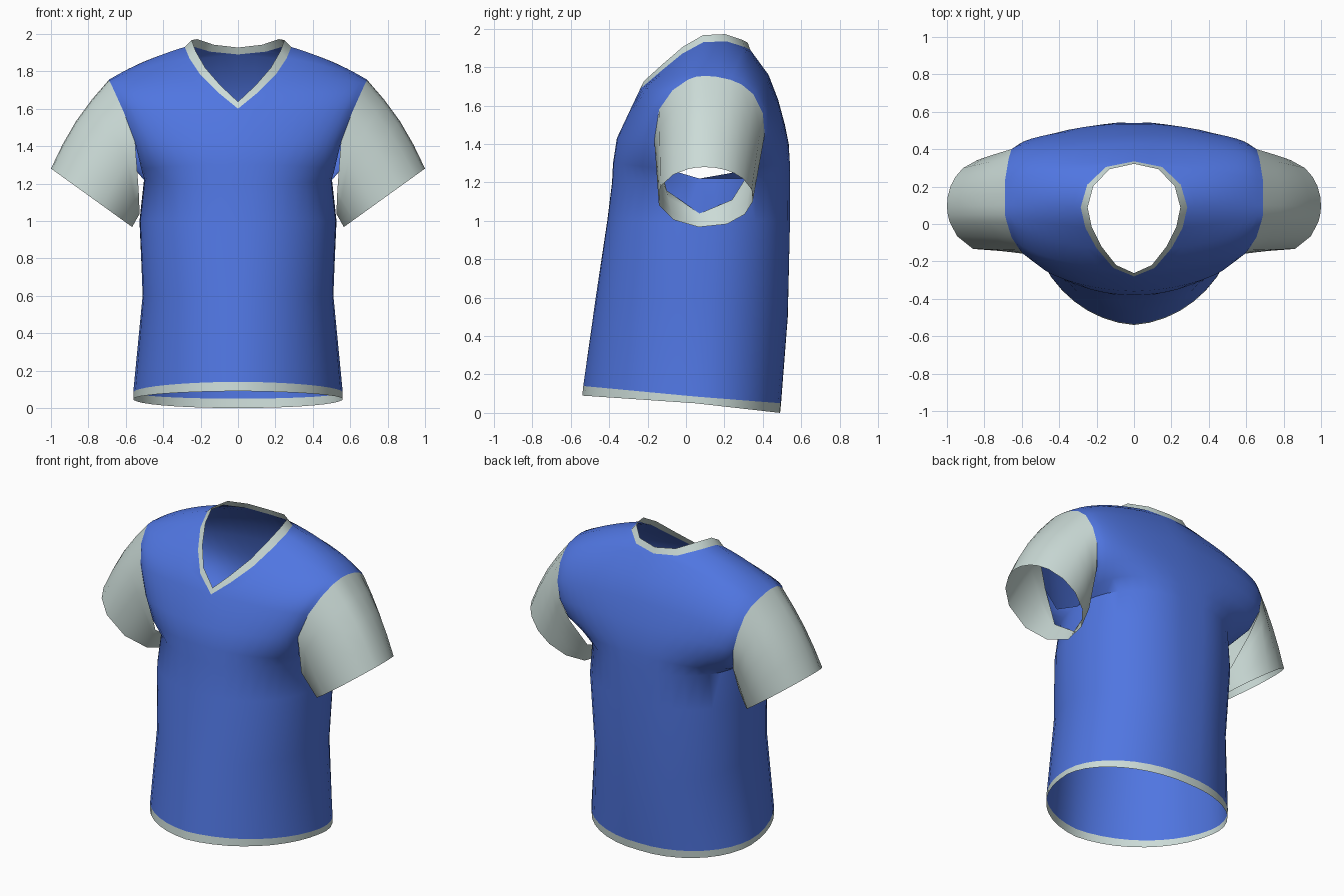
import bpy, bmesh, math
from mathutils import Vector as V

if "Cube" in bpy.data.objects:
    bpy.data.objects.remove(bpy.data.objects["Cube"])


def material(name, rgb):
    m = bpy.data.materials.new(name)
    m.diffuse_color = (*rgb, 1)
    m.use_nodes = True
    m.node_tree.nodes["Principled BSDF"].inputs["Base Color"].default_value = m.diffuse_color
    return m


BLUE = material("blue cloth", (0.08, 0.18, 0.75))
GREY = material("pale grey cloth", (0.60, 0.71, 0.68))

# Panel rows: start (centre or neckline), end (side seam, armhole or shoulder), roundness
FRONT = [
    ((0, -.54, .09), (.56, .05, .05), .9),
    ((0, -.535, .14), (.56, .05, .085), .9),
    ((0, -.47, .6), (.51, .06, .6), 1),
    ((0, -.41, 1.0), (.525, .07, 1.0), 1.08),
    ((0, -.385, 1.2), (.50, .07, 1.22), 1.08),
    ((0, -.38, 1.3), (.515, -.10, 1.27), 1),
    ((0, -.36, 1.43), (.55, -.165, 1.42), .85),
    ((0, -.28, 1.60), (.61, -.14, 1.58), .8),
    ((.11, -.235, 1.69), (.655, -.07, 1.68), .7),
    ((.20, -.13, 1.78), (.68, .01, 1.735), .5),
    ((.26, -.02, 1.87), (.69, .05, 1.75), .35),
    ((.285, .09, 1.93), (.69, .10, 1.755), .2),
]
BACK = [
    ((0, .49, 0), (.56, .05, .05), 1.08),
    ((0, .495, .05), (.56, .05, .085), 1.08),
    ((0, .53, .5), (.51, .06, .6), 1.1),
    ((0, .54, 1.0), (.525, .07, 1.0), 1.18),
    ((0, .54, 1.22), (.50, .07, 1.22), 1.2),
    ((0, .54, 1.31), (.53, .24, 1.25), 1.15),
    ((0, .535, 1.4), (.59, .36, 1.33), 1.05),
    ((0, .515, 1.5), (.63, .41, 1.45), .9),
    ((0, .48, 1.63), (.655, .40, 1.56), .8),
    ((0, .43, 1.76), (.67, .35, 1.66), .7),
    ((0, .335, 1.89), (.68, .29, 1.71), .6),
    ((.15, .305, 1.905), (.69, .23, 1.735), .45),
    ((.25, .21, 1.935), (.69, .16, 1.75), .3),
    ((.285, .09, 1.93), (.69, .10, 1.755), .2),
]
COLS = 10


def row_points(row):
    """Blend of a straight line and a quarter ellipse from start to end."""
    s, e, k = V(row[0]), V(row[1]), row[2]
    pts = []
    for j in range(COLS + 1):
        t = j / COLS
        a = t * math.pi / 2
        fx = k * math.sin(a) + (1 - k) * t
        fy = k * math.cos(a) + (1 - k) * (1 - t)
        pts.append(V((s.x + (e.x - s.x) * fx, e.y + (s.y - e.y) * fy,
                      e.z + (s.z - e.z) * fy)))
    return pts


def cloth(name, grids, mat, closed=False):
    """Skin grids of points, weld shared seams and mirror to the other side."""
    bm = bmesh.new()
    for grid in grids:
        vs = [[bm.verts.new(p) for p in r] for r in grid]
        n = len(vs[0])
        for i in range(len(vs) - 1):
            for j in range(n if closed else n - 1):
                q = (j + 1) % n
                bm.faces.new((vs[i][j], vs[i][q], vs[i + 1][q], vs[i + 1][j]))
    bmesh.ops.remove_doubles(bm, verts=bm.verts, dist=.0005)
    # mirrored half, welded along the centre line
    bmesh.ops.mirror(bm, geom=bm.verts[:] + bm.edges[:] + bm.faces[:],
                     axis='X', merge_dist=.0005)
    bmesh.ops.recalc_face_normals(bm, faces=bm.faces)
    me = bpy.data.meshes.new(name)
    bm.to_mesh(me)
    bm.free()
    me.materials.append(mat)
    ob = bpy.data.objects.new(name, me)
    bpy.context.collection.objects.link(ob)
    bpy.context.view_layer.objects.active = ob
    ob.select_set(True)
    bpy.ops.object.shade_smooth_by_angle(angle=math.radians(50))
    ob.select_set(False)
    return ob


front = [row_points(r) for r in FRONT]
back = [row_points(r) for r in BACK]

# Torso and hem band
cloth("torso", [front[1:], back[1:]], BLUE)
cloth("hem_band", [front[:2], back[:2]], GREY)

# Neck trim follows the panel starts, leaning inward and up
neck = [V(r[0]) for r in FRONT[7:]] + [V(r[0]) for r in BACK[-2:9:-1]]
inner = [V((p.x * .87, .07 + (p.y - .07) * .95, p.z + .037)) for p in neck]
cloth("neck_trim", [[neck, inner]], GREY)

# Sleeves run from the armhole to a tilted oval cuff; the underarm hangs lower
armhole = [V(r[1]) for r in FRONT[4:]] + [V(r[1]) for r in BACK[-2:4:-1]]
rings = [[] for _ in range(5)]
for p in armhole:
    a = math.atan2((p.z - 1.49) / .27, (p.y - .11) / .29)
    c = (V((.782, .10, 1.123)) + V((.218, 0, .157)) * math.sin(a)
         + V((0, .25, 0)) * math.cos(a))
    drop = max(0, 1.35 - p.z)
    p = p + V((.2 * drop, 0, -1.4 * drop))
    for i, ring in enumerate(rings):
        t = i / 4
        bulge = .03 * math.sin(math.pi * t) * max(0, (p.z - 1.5) / .25)
        ring.append(p.lerp(c, t) + bulge * V((.7, 0, .5)))
cloth("sleeves", [rings], GREY, closed=True)
